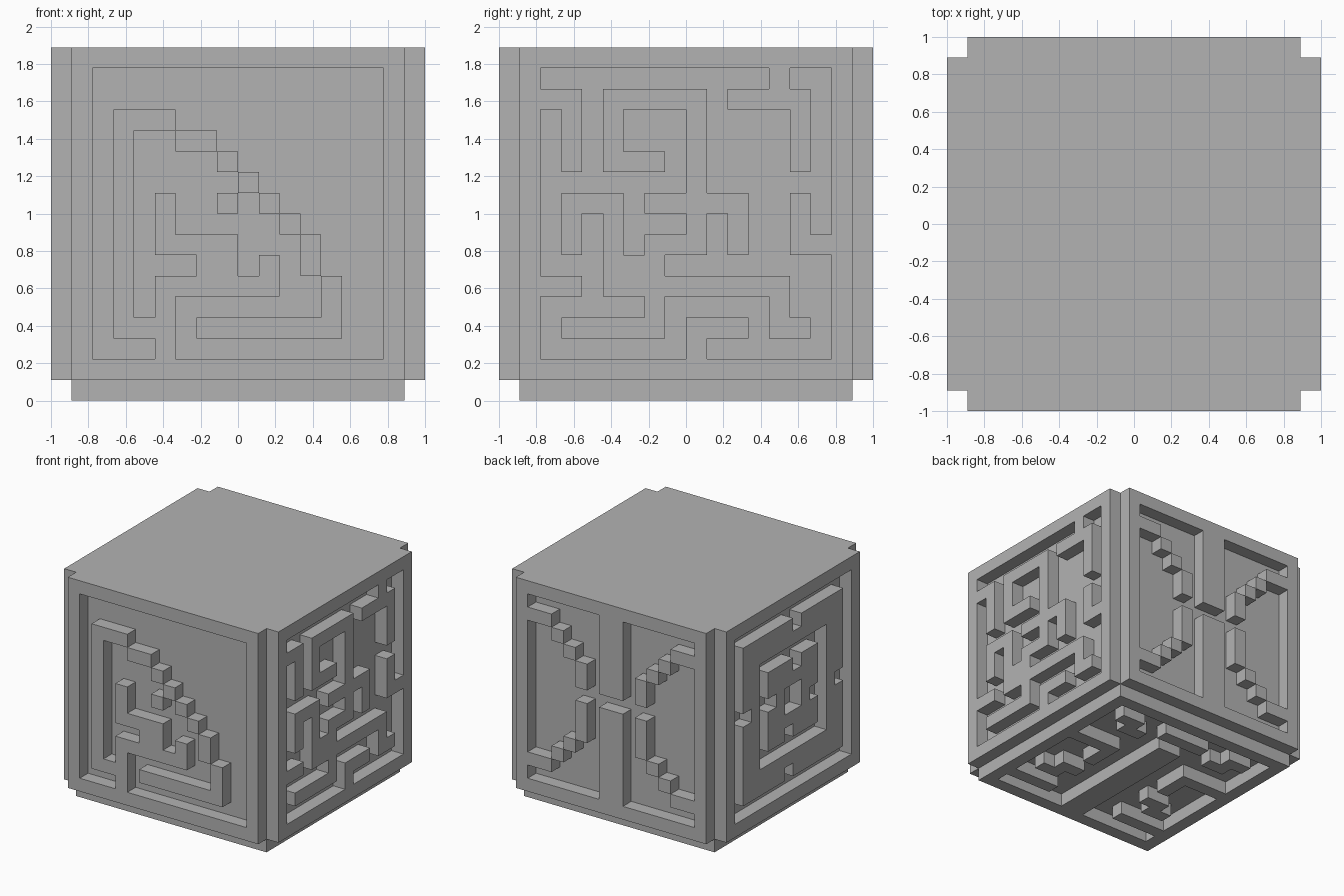
import bpy, bmesh
from mathutils import Vector

cube = bpy.data.objects.get("Cube")
if cube:
    bpy.data.objects.remove(cube, do_unlink=True)

UNIT = 1 / 9      # one maze cell
HALF = 8          # half the core width, in cells
SIZE = 2 * HALF
TOP = 17

stone = bpy.data.materials.new("plain_grey")
stone.use_nodes = True
stone.diffuse_color = (0.45, 0.45, 0.45, 1)
stone.node_tree.nodes["Principled BSDF"].inputs["Base Color"].default_value = (0.45, 0.45, 0.45, 1)

X, Y, Z = Vector((1, 0, 0)), Vector((0, 1, 0)), Vector((0, 0, 1))


def finish(name, bm):
    mesh = bpy.data.meshes.new(name)
    bm.to_mesh(mesh)
    bm.free()
    mesh.materials.append(stone)
    obj = bpy.data.objects.new(name, mesh)
    bpy.context.collection.objects.link(obj)


def maze_panel(name, origin, across, down, out, rows):
    """Raise a framed maze one cell above the core; '#' is wall, '.' is pocket."""
    frame = "#" * SIZE
    grid = [frame] + ["#" + r + "#" for r in rows.split()] + [frame]
    wall = lambda i, j: 0 <= i < SIZE and 0 <= j < SIZE and grid[j][i] == "#"
    bm = bmesh.new()

    def vert(corner, height):
        i, j = corner
        return bm.verts.new((origin + across * i + down * j + out * height) * UNIT)

    for j in range(SIZE):
        for i in range(SIZE):
            if not wall(i, j):
                continue
            ring = [(i, j + 1), (i + 1, j + 1), (i + 1, j), (i, j)]
            sides = [(i, j + 1), (i + 1, j), (i, j - 1), (i - 1, j)]
            bm.faces.new([vert(c, 1) for c in ring])
            for k, beside in enumerate(sides):
                if not wall(*beside):
                    a, b = ring[k], ring[(k + 1) % 4]
                    bm.faces.new([vert(a, 1), vert(a, 0), vert(b, 0), vert(b, 1)])
    bmesh.ops.remove_doubles(bm, verts=bm.verts, dist=0.001)
    finish(name, bm)


# Solid core behind the panels
bm = bmesh.new()
bmesh.ops.create_cube(bm, size=SIZE * UNIT)
bmesh.ops.translate(bm, verts=bm.verts, vec=Z * (TOP - HALF) * UNIT)
finish("core", bm)

# Front: spiral with a diagonal stair
maze_panel("front_maze", Vector((-HALF, -HALF, TOP)), X, -Z, -Y, """
..............
..............
.###..........
.#..##........
.#....#.......
.#.....#......
.#.#..#.#.....
.#.#.....#....
.#.####...#...
.#...##.#.#...
.#.######..#..
.#.#.......#..
.###.#######..
...#..........
""")

# Side at +x: winding maze
maze_panel("winding_side_maze", Vector((HALF, -HALF, TOP)), Y, -Z, X, """
...........#..
##.#####.####.
.#.#...#....#.
.#.#...#....#.
.#.###.#....#.
.......#......
.###.#####..#.
.#.#...#.#..#.
.#.#.###.#..##
...###........
##.#########..
.....#.....#..
.#####.###.##.
.......#......
""")

# Back: split post between four stairs
maze_panel("back_maze", Vector((HALF, HALF, TOP)), -X, -Z, Y, """
......##......
##....##....##
..#...##...#..
...#..##..#...
....#.##.#....
....#.##.#....
..............
....#.##.#....
....#.##.#....
....#.##.#....
...#..##..#...
..#...##...#..
##....##....##
......##......
""")

# Side at -x: notched ring around a notched island
maze_panel("ring_side_maze", Vector((-HALF, HALF, TOP)), -Y, -Z, -X, """
..............
.######.#####.
.############.
.##........##.
.##.###.##.##.
.##.######.##.
..#..#..##.##.
.##.##..#..#..
.##.######.##.
.##.##.###.##.
.##........##.
.############.
.#####.######.
..............
""")

# Underside: centre bar with paired arms
maze_panel("bottom_maze", Vector((HALF, HALF, 1)), -X, -Y, -Z, """
..............
.##..####..##.
..##......##..
......##......
......##......
####..##..####
...#..##..#...
...#..##..#...
......##......
..##..##..##..
.##...##...##.
......##......
####..##..####
......##......
""")
